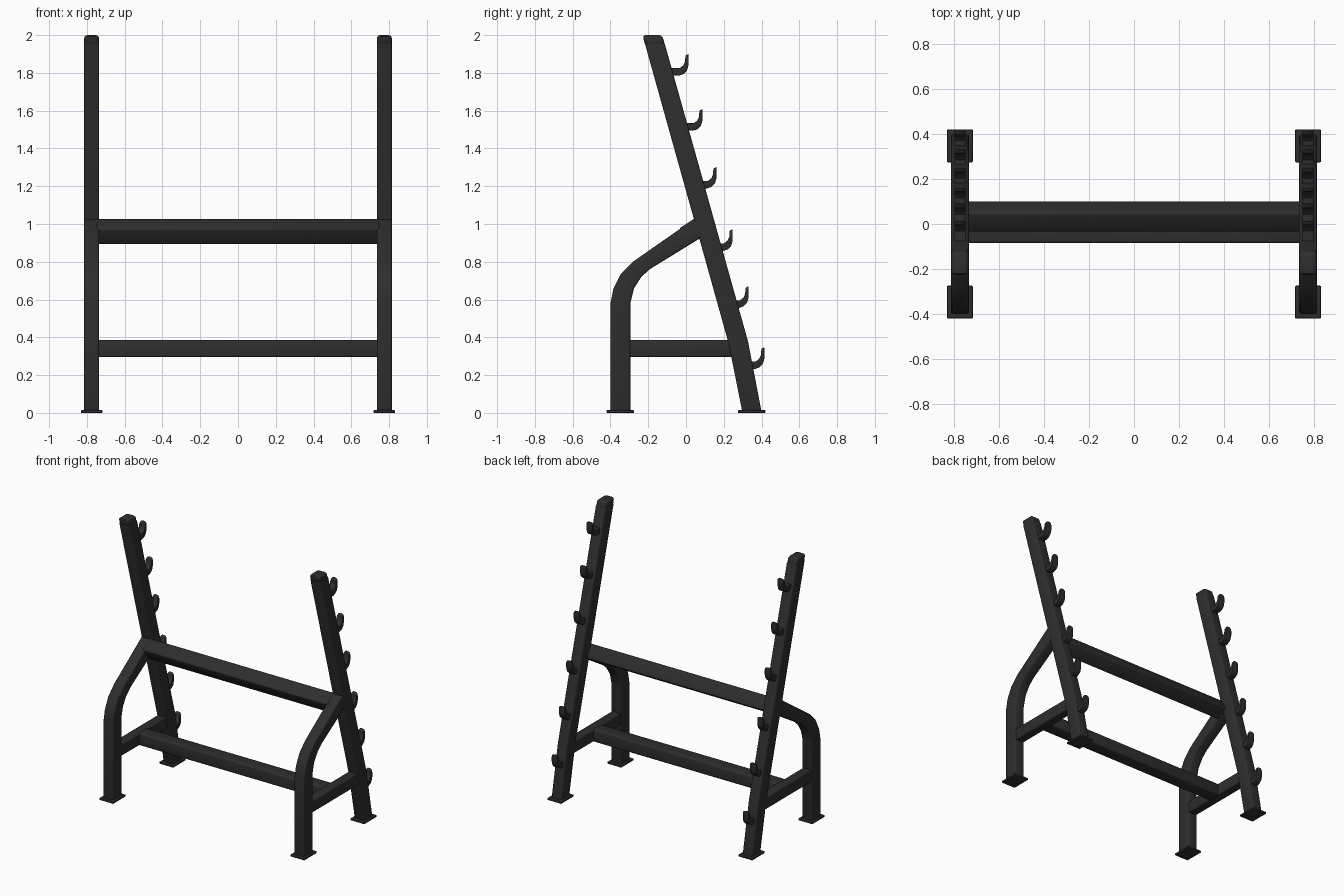
import bpy
import bmesh
import math
from mathutils import Vector

if "Cube" in bpy.data.objects:
    bpy.data.objects.remove(bpy.data.objects["Cube"], do_unlink=True)

steel = bpy.data.materials.new("charcoal steel")
steel.use_nodes = True
colour = (0.027, 0.027, 0.027, 1)
steel.diffuse_color = colour
steel.node_tree.nodes["Principled BSDF"].inputs["Base Color"].default_value = colour

SIDE_X = 0.775   # centre of each side frame
TUBE = 0.08      # tube width across x


def prism(name, profile, x, width, bevel=0.01, tip_z=None, mirror=True):
    """Extrude a (y, z) profile across x, soften its edges, mirror it."""
    bm = bmesh.new()
    face = bm.faces.new([bm.verts.new((x - width / 2, y, z)) for y, z in profile])
    out = bmesh.ops.extrude_face_region(bm, geom=[face])
    new = [v for v in out["geom"] if isinstance(v, bmesh.types.BMVert)]
    bmesh.ops.translate(bm, vec=(width, 0, 0), verts=new)
    bmesh.ops.recalc_face_normals(bm, faces=bm.faces)
    if tip_z is not None:
        # round the free end as seen from behind
        tips = [e for e in bm.edges if all(v.co.z > tip_z for v in e.verts)
                and abs(e.verts[0].co.x - e.verts[1].co.x) < 0.001]
        bmesh.ops.bevel(bm, geom=tips, offset=0.02, segments=4,
                        profile=0.5, affect="EDGES")
    if bevel:
        sharp = [e for e in bm.edges if e.calc_face_angle(0) > math.radians(40)]
        bmesh.ops.bevel(bm, geom=sharp, offset=bevel, segments=3,
                        profile=0.5, affect="EDGES")
    mesh = bpy.data.meshes.new(name)
    bm.to_mesh(mesh)
    bm.free()
    mesh.materials.append(steel)
    obj = bpy.data.objects.new(name, mesh)
    bpy.context.collection.objects.link(obj)
    bpy.ops.object.select_all(action="DESELECT")
    obj.select_set(True)
    bpy.context.view_layer.objects.active = obj
    bpy.ops.object.shade_smooth_by_angle(angle=math.radians(35))
    if mirror:
        obj.modifiers.new("both sides", "MIRROR")
    return obj


def rect(y0, y1, z0, z1):
    return [(y0, z0), (y1, z0), (y1, z1), (y0, z1)]


# Leaning uprights, with a slight kink at the brace, and their end caps
prism("upright", [(0.298, 0.005), (0.4, 0.005), (0.328, 0.38), (-0.114, 1.96),
                  (-0.219, 1.96), (0.225, 0.37)], SIDE_X, TUBE)
prism("upright_cap", [(-0.214, 1.94), (-0.109, 1.94), (-0.126, 2.0), (-0.231, 2.0)],
      SIDE_X, TUBE, bevel=0.018)

# Front legs bending back into the uprights
prism("front_leg", [(-0.4, 0.005), (-0.4, 0.58), (-0.385, 0.655), (-0.345, 0.735),
                    (-0.277, 0.803), (0.045, 1.028), (0.085, 1.0), (0.1, 0.94),
                    (-0.19, 0.762), (-0.235, 0.722), (-0.275, 0.66),
                    (-0.295, 0.58), (-0.295, 0.005)], SIDE_X, TUBE)

# Low side braces and floor plates
prism("side_brace", rect(-0.31, 0.25, 0.295, 0.385), SIDE_X, 0.07)
prism("front_foot_plate", rect(-0.42, -0.275, 0, 0.014), SIDE_X, 0.114, bevel=0.003)
prism("rear_foot_plate", rect(0.275, 0.42, 0, 0.014), SIDE_X, 0.114, bevel=0.003)

# Crossbars: the upper one is tilted in line with the arms
span = 2 * SIDE_X - 0.05
prism("lower_crossbar", rect(-0.085, 0.015, 0.295, 0.385), 0, span, mirror=False)
along = Vector((math.cos(math.radians(33)), math.sin(math.radians(33)))) * 0.051
across = Vector((-along.y, along.x))
middle = Vector((0.033, 0.96))
prism("upper_crossbar", [middle - along - across, middle + along - across,
                         middle + along + across, middle - along + across],
      0, span, mirror=False)

# Bar hooks up the back of each upright, placed by the tip of each hook
HOOK = [(-0.11, -0.112), (-0.05, -0.114), (-0.026, -0.106), (-0.008, -0.088),
        (0, -0.06), (0, 0), (-0.016, -0.008), (-0.018, -0.04), (-0.027, -0.06),
        (-0.045, -0.074), (-0.11, -0.074)]
TIPS = [(0.013, 1.9), (0.087, 1.608), (0.161, 1.302),
        (0.247, 0.972), (0.331, 0.67), (0.415, 0.347)]
for i, (ty, tz) in enumerate(TIPS):
    prism(f"bar_hook_{i + 1}", [(ty + y, tz + z) for y, z in HOOK],
          SIDE_X, 0.05, bevel=0.003, tip_z=tz - 0.02)
